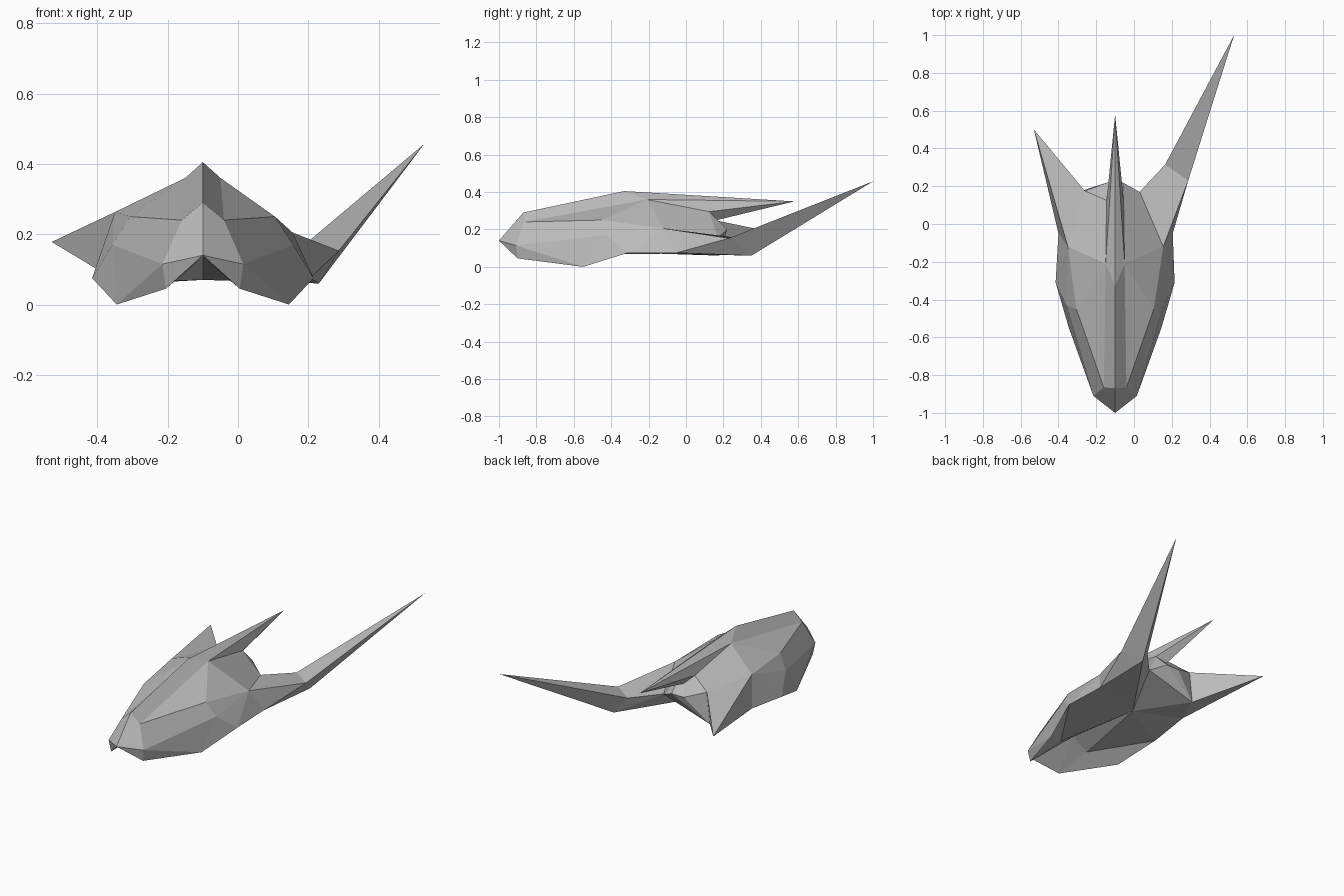
import bpy, bmesh
from mathutils import Vector

cube = bpy.data.objects.get("Cube")
if cube:
    bpy.data.objects.remove(cube, do_unlink=True)

stone = bpy.data.materials.new("stone_grey")
stone.use_nodes = True
GREY = (0.5, 0.5, 0.5, 1)
stone.diffuse_color = GREY
stone.node_tree.nodes["Principled BSDF"].inputs["Base Color"].default_value = GREY

MID = -0.1  # the skull's own centre line


def build(name, polygons):
    """Make a flat-shaded object from polygons given as point lists."""
    bm = bmesh.new()
    known = {}
    for poly in polygons:
        corners = []
        for p in poly:
            key = tuple(p)
            if key not in known:
                known[key] = bm.verts.new(key)
            corners.append(known[key])
        bm.faces.new(corners)
    bmesh.ops.recalc_face_normals(bm, faces=bm.faces)
    mesh = bpy.data.meshes.new(name)
    bm.to_mesh(mesh)
    bm.free()
    mesh.materials.append(stone)
    obj = bpy.data.objects.new(name, mesh)
    bpy.context.collection.objects.link(obj)


def spike(name, base, tip):
    """Pyramid from a base ring to a single point."""
    ring = list(zip(base, base[1:] + base[:1]))
    build(name, [base] + [[a, b, tip] for a, b in ring])


# Points on the centre line (y, z)
centre = dict(
    nose=(-1, .14), bridge=(-.87, .29), crown=(-.33, .405),
    notch=(.165, .25), belly=(-.13, .07), palate=(-.65, .135))
# Points on each side (distance from the centre line, y, z)
side = dict(
    snout=(.06, -.865, .24), lip=(.115, -.91, .115), chin=(.105, -.9, .045),
    jaw=(.245, -.55, 0), gum=(.095, -.645, .067), cheek=(.257, -.43, .17),
    brow=(.205, -.45, .25), crest=(.05, -.21, .36), hinge=(.315, -.31, .075),
    nape=(.045, .125, .295), back=(.04, .22, .2))

left = {k: Vector((MID, *v)) for k, v in centre.items()}
right = dict(left)
for k, (x, y, z) in side.items():
    left[k] = Vector((MID + x, y, z))
    right[k] = Vector((MID - x, y, z))

# The two roots differ: the left one carries an arm, the right one a fin
left.update(temple=Vector((.155, -.12, .205)), root=Vector((.03, .17, .155)),
            under=Vector((.205, -.05, .075)))
right.update(temple=Vector((-.35, -.12, .263)), root=Vector((-.26, .175, .245)),
             under=Vector((-.4, -.05, .1)))
heel = Vector((-.28, .175, .06))
elbow_out = Vector((.287, .23, .153))
elbow_in = Vector((.165, .315, .15))
elbow_low = Vector((.23, .35, .06))

# Faces shared by both sides of the skull, one region at a time
top_faces = [
    "bridge snout crest crown", "snout brow crest", "crest brow temple",
    "crest temple root nape", "crown crest nape notch"]
cheek_faces = [
    "snout lip brow", "lip cheek brow", "brow cheek temple",
    "cheek hinge temple", "hinge under temple", "lip chin jaw",
    "lip jaw cheek", "cheek jaw hinge"]
nose_faces = ["bridge nose lip snout", "nose chin lip", "nose palate chin"]
under_faces = [
    "chin palate gum", "chin gum hinge jaw", "gum palate belly",
    "gum belly hinge", "hinge belly under"]
nape_faces = ["nape root back", "nape back notch"]

skull = []
for points in (left, right):
    for region in (top_faces, cheek_faces, nose_faces, under_faces, nape_faces):
        skull += [[points[n] for n in face.split()] for face in region]

# Rear of the skull and the arm that carries the horn
L, R = left, right
skull += [
    [L["notch"], L["back"], R["back"]],
    [L["temple"], L["root"], elbow_in, elbow_out],
    [L["temple"], elbow_out, L["under"]],
    [L["under"], elbow_out, elbow_low],
    [L["root"], elbow_low, elbow_in],
    [elbow_out, elbow_in, elbow_low],
    [L["under"], elbow_low, L["belly"]],
    [L["belly"], elbow_low, L["root"]],
    [L["belly"], L["root"], heel],
    [L["root"], L["back"], heel],
    [L["back"], R["back"], heel],
    [R["root"], R["back"], heel],
    [R["under"], heel, R["belly"]],
    [R["temple"], R["root"], heel, R["under"]],
]
build("skull", skull)

# Long left horn, short right horn and centre crest
spike("left_horn", [elbow_out, elbow_in, elbow_low], Vector((.53, 1, .457)))
spike("right_horn", [R["temple"], R["root"], heel, R["under"]], Vector((-.53, .5, .178)))
spike("centre_crest",
      [L["crown"], L["crest"], L["nape"], L["notch"], R["nape"], R["crest"]],
      Vector((MID, .58, .35)))
